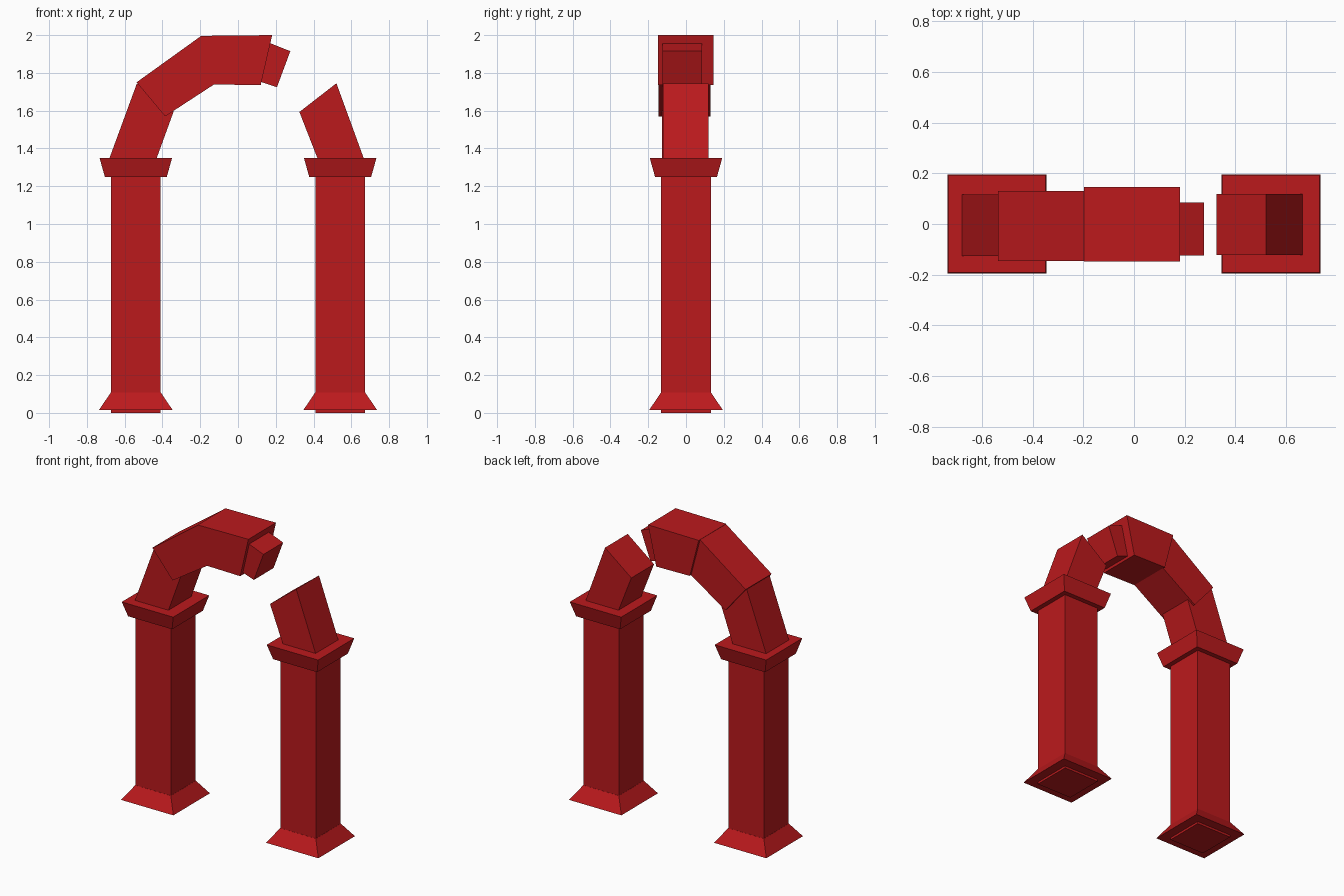
import bpy

if "Cube" in bpy.data.objects:
    bpy.data.objects.remove(bpy.data.objects["Cube"])

red = bpy.data.materials.new("red_stone")
red.diffuse_color = (0.5, 0.01, 0.012, 1)
red.use_nodes = True
red.node_tree.nodes["Principled BSDF"].inputs["Base Color"].default_value = red.diffuse_color


def add_mesh(name, verts, faces):
    mesh = bpy.data.meshes.new(name)
    mesh.from_pydata(verts, [], faces)
    mesh.materials.append(red)
    obj = bpy.data.objects.new(name, mesh)
    bpy.context.collection.objects.link(obj)
    return obj


def frustum(name, cx, z0, half0, z1, half1):
    """Square block that may taper from half-width half0 to half1."""
    signs = [(-1, -1), (1, -1), (1, 1), (-1, 1)]
    verts = [(cx + sx * h, sy * h, z)
             for z, h in ((z0, half0), (z1, half1)) for sx, sy in signs]
    sides = [(i, (i + 1) % 4, (i + 1) % 4 + 4, i + 4) for i in range(4)]
    return add_mesh(name, verts, [(3, 2, 1, 0), (4, 5, 6, 7)] + sides)


def arch_block(name, profile, y0, y1):
    """Arch stone: xz profile (counter-clockwise from the front) given depth."""
    n = len(profile)
    verts = [(x, y, z) for y in (y0, y1) for x, z in profile]
    sides = [(i, i + n, (i + 1) % n + n, (i + 1) % n) for i in range(n)]
    caps = [tuple(range(n)), tuple(reversed(range(n, 2 * n)))]
    return add_mesh(name, verts, caps + sides)


# Two matching pillars with flared foot and capital
for side, cx in (("left", -0.541), ("right", 0.541)):
    frustum(f"{side}_pillar", cx, 0.0, 0.132, 1.27, 0.132)
    frustum(f"{side}_foot", cx, 0.015, 0.195, 0.107, 0.133)
    frustum(f"{side}_capital", cx, 1.25, 0.164, 1.35, 0.192)

# Broken arch stones
arch_block("left_springer",
           [(-0.68, 1.35), (-0.43, 1.35), (-0.34, 1.598), (-0.535, 1.745)],
           -0.127, 0.117)
arch_block("left_haunch",
           [(-0.386, 1.57), (-0.122, 1.742), (-0.196, 1.995), (-0.537, 1.75)],
           -0.146, 0.131)
arch_block("crown",
           [(-0.13, 1.739), (0.12, 1.735), (0.181, 2.0), (-0.197, 1.996)],
           -0.148, 0.146)
arch_block("broken_stub",
           [(0.10, 1.76), (0.206, 1.724), (0.277, 1.915), (0.15, 1.965)],
           -0.125, 0.085)
arch_block("right_springer",
           [(0.42, 1.35), (0.665, 1.35), (0.521, 1.745), (0.325, 1.593)],
           -0.123, 0.119)
